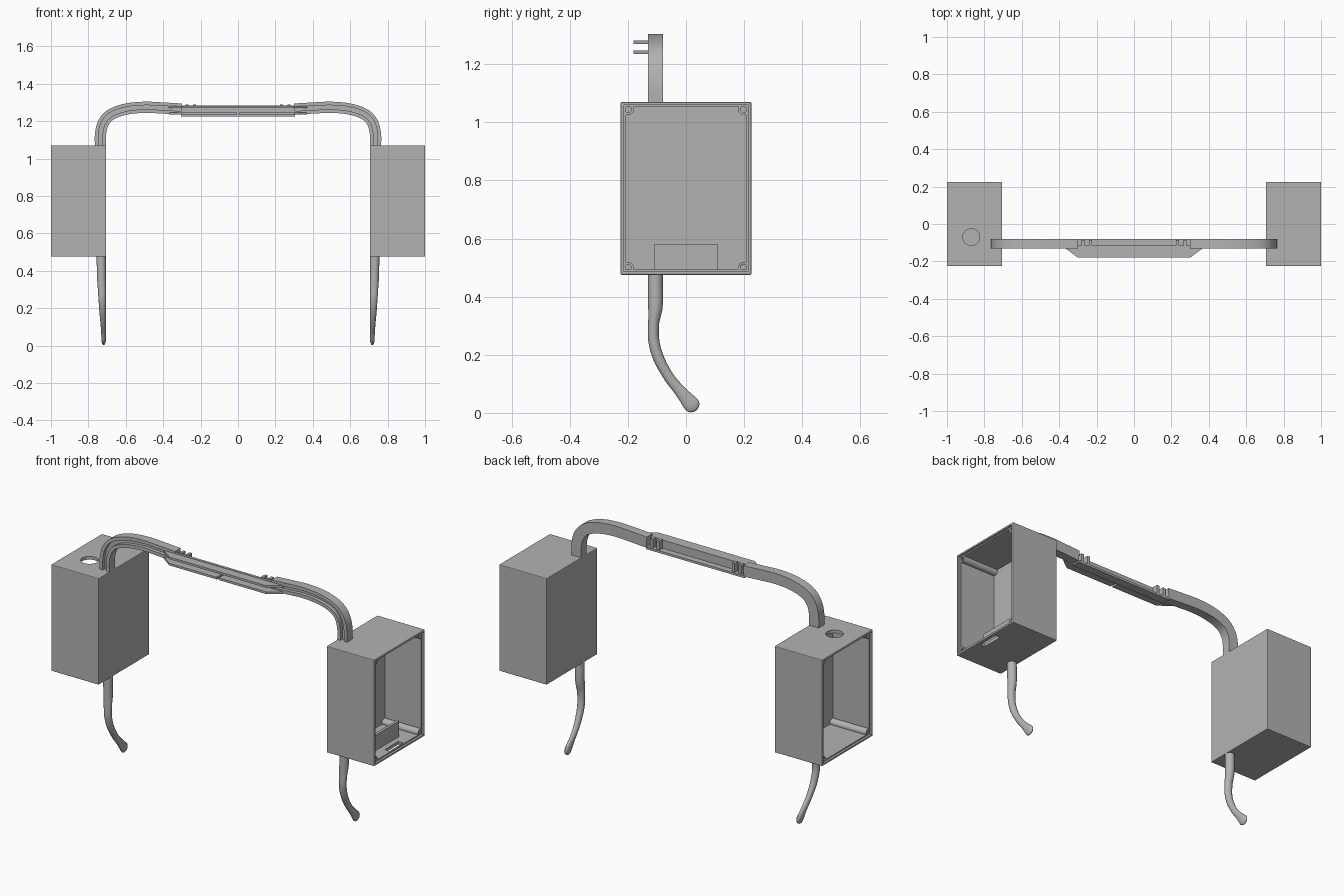
import bpy, bmesh, math
from mathutils import Vector

cube = bpy.data.objects.get("Cube")
if cube:
    bpy.data.objects.remove(cube, do_unlink=True)

grey = bpy.data.materials.new("plain grey")
grey.use_nodes = True
COLOUR = (0.45, 0.45, 0.45, 1)
grey.diffuse_color = COLOUR
grey.node_tree.nodes["Principled BSDF"].inputs["Base Color"].default_value = COLOUR


def finish(name, bm, smooth=False):
    bmesh.ops.recalc_face_normals(bm, faces=bm.faces)
    mesh = bpy.data.meshes.new(name)
    bm.to_mesh(mesh)
    bm.free()
    obj = bpy.data.objects.new(name, mesh)
    bpy.context.collection.objects.link(obj)
    mesh.materials.append(grey)
    if smooth:
        select(obj)
        bpy.ops.object.shade_smooth_by_angle(angle=math.radians(35))
    return obj


def select(obj):
    bpy.ops.object.select_all(action='DESELECT')
    obj.select_set(True)
    bpy.context.view_layer.objects.active = obj


def block(name, x, y, z, bevel=0):
    bm = bmesh.new()
    bmesh.ops.create_cube(bm, size=1)
    for v in bm.verts:
        v.co = [(a + b) / 2 + c * (b - a) for (a, b), c in zip((x, y, z), v.co)]
    if bevel:
        bmesh.ops.bevel(bm, geom=bm.edges[:], offset=bevel, segments=2,
                        profile=0.5, affect='EDGES')
    return finish(name, bm)


def loft(name, rings, smooth=True):
    """Skin a list of equal-length closed rings and cap both ends."""
    bm = bmesh.new()
    loops = [[bm.verts.new(p) for p in ring] for ring in rings]
    n = len(loops[0])
    for a, b in zip(loops, loops[1:]):
        for i in range(n):
            j = (i + 1) % n
            bm.faces.new((a[i], a[j], b[j], b[i]))
    bm.faces.new(loops[0])
    bm.faces.new(loops[-1])
    return finish(name, bm, smooth)


def rod(name, axis, start, end, centre, radius, sides=24):
    """Cylinder along x (axis 0) or z (axis 2)."""
    rings = []
    for t in (start, end):
        ring = []
        for k in range(sides):
            a = math.tau * k / sides
            p = [centre[0] + radius * math.cos(a), centre[1] + radius * math.sin(a)]
            p.insert(axis, t)
            ring.append(p)
        rings.append(ring)
    return loft(name, rings)


def cut(obj, cutter):
    cutter.hide_render = True
    mod = obj.modifiers.new("cut", 'BOOLEAN')
    mod.operation, mod.solver, mod.object = 'DIFFERENCE', 'EXACT', cutter
    select(obj)
    bpy.ops.object.modifier_apply(modifier=mod.name)
    bpy.data.objects.remove(cutter, do_unlink=True)


def spline(points, steps=6):
    """Catmull-Rom samples through points of any dimension."""
    pts = [Vector(p) for p in points]
    pts = [2 * pts[0] - pts[1]] + pts + [2 * pts[-1] - pts[-2]]
    out = []
    for a, b, c, d in zip(pts, pts[1:], pts[2:], pts[3:]):
        for k in range(steps):
            t = k / steps
            out.append(0.5 * (2 * b + (c - a) * t + (2 * a - 5 * b + 4 * c - d) * t * t
                              + (3 * b - a - 3 * c + d) * t ** 3))
    return out + [pts[-2]]


def span(s, a, b):
    return tuple(sorted((s * a, s * b)))


# arm centre line (x, z), grooved section (across, y), and lower tip (y, z, ry, rx)
ARM = [(.735, 1.06), (.735, 1.13), (.72, 1.19), (.68, 1.235), (.6, 1.264),
       (.5, 1.274), (.4, 1.27), (.3, 1.264)]
SECTION = [(-.03, -.13), (-.011, -.13), (-.011, -.11), (.011, -.11),
           (.011, -.13), (.03, -.13), (.03, -.08), (-.03, -.08)]
TIP = [(-.105, .48, .025, .025), (-.105, .37, .025, .024), (-.111, .31, .019, .022),
       (-.111, .25, .019, .02), (-.095, .19, .019, .018), (-.06, .125, .018, .015),
       (-.02, .075, .02, .013), (.018, .03, .028, .012)]

for s, side in ((1, "left"), (-1, "right")):
    # open-sided housing with a stepped rim
    box = block(side + "_housing", span(s, .705, 1), (-.225, .225), (.475, 1.07), .004)
    cut(box, block("cavity", span(s, .765, 1.1), (-.207, .207), (.493, 1.052)))
    cut(box, block("rim_step", span(s, .988, 1.1), (-.214, .214), (.486, 1.059)))
    if s > 0:
        cut(box, block("slot", (.95, .98), (-.06, .06), (.4, .55)))
        block("inner_plate", (.905, .92), (-.11, .11), (.485, .58))
    else:
        cut(box, rod("round_hole", 2, 1, 1.2, (-.87, -.07), .045, 40))

    # hollow-ended screw posts
    for y in (-.2, .2):
        for z in (.499, 1.046):
            post = rod(side + "_screw_post", 0, s * .76, s * .988, (y, z), .021)
            cut(post, rod("screw_hole", 0, s * .9, s * 1.1, (y, z), .012))

    # grooved upper arm
    path = spline(ARM)
    rings = []
    for i, p in enumerate(path):
        t = (path[min(i + 1, len(path) - 1)] - path[max(i - 1, 0)]).normalized()
        normal = Vector((t.y, -t.x))
        rings.append([(s * (p.x + normal.x * w), y, p.y + normal.y * w)
                      for w, y in SECTION])
    loft(side + "_upper_arm", rings)

    # lower arm, flush with the inner side, ending in a rounded tip
    path = spline(TIP)
    end = path[-1]
    down = Vector((.6, -.8))
    for k in range(1, 6):
        a = math.radians(17 * k)
        c = end.xy + down * end.z * math.sin(a)
        path.append(Vector((c.x, c.y, end.z * math.cos(a), end.w * math.cos(a))))
    rings = []
    for i, p in enumerate(path):
        t = (path[min(i + 1, len(path) - 1)].xy - path[max(i - 1, 0)].xy).normalized()
        centre = .706 + (end.w if i > len(path) - 6 else p.w)
        ring = []
        for k in range(20):
            a = math.tau * k / 20
            r = p.z * math.cos(a)
            ring.append((s * (centre + p.w * math.sin(a)), p.x - t.y * r, p.y + t.x * r))
        rings.append(ring)
    loft(side + "_lower_arm", rings)

    # pair of front ledges, the lower one split in the middle
    for name, inner, z0, z1 in (("lower", .006, 1.235, 1.247), ("upper", 0, 1.27, 1.282)):
        shape = [(inner, -.128), (.37, -.128), (.3, -.18), (inner, -.18)]
        loft(f"{side}_{name}_ledge", [[(s * x, y, z) for x, y in shape] for z in (z0, z1)],
             False)

    # pegs in the bridge tray
    for x in (.225, .265):
        block(side + "_peg", span(s, x, x + .016), (-.117, -.085), (1.23, 1.288))

# bridge tray between the arms
block("bridge_front_wall", (-.305, .305), (-.13, -.115), (1.226, 1.284))
block("bridge_floor", (-.305, .305), (-.12, -.08), (1.226, 1.238))
